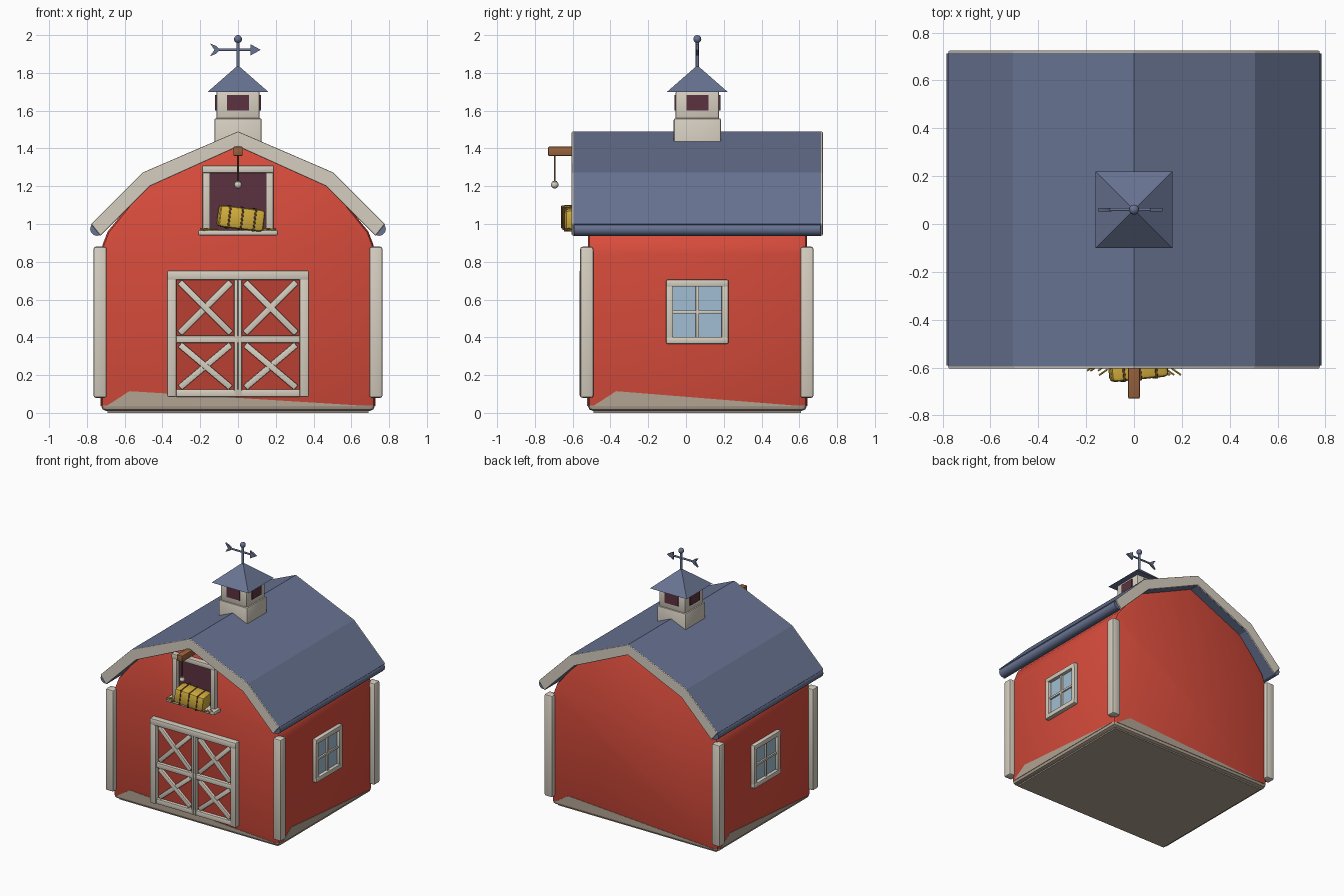
import bpy, bmesh, math, random
from mathutils import Matrix, Vector

if "Cube" in bpy.data.objects:
    bpy.data.objects.remove(bpy.data.objects["Cube"], do_unlink=True)


def material(name, r, g, b):
    """Material from display values 0-255, stored as linear."""
    col = [(c / 255 / 12.92 if c < 11 else ((c / 255 + 0.055) / 1.055) ** 2.4) for c in (r, g, b)] + [1]
    m = bpy.data.materials.new(name)
    m.use_nodes = True
    m.diffuse_color = col
    m.node_tree.nodes["Principled BSDF"].inputs["Base Color"].default_value = col
    return m


RED = material("barn red", 216, 76, 60)
DOOR = material("door red", 186, 64, 52)
TRIM = material("cream trim", 214, 206, 192)
ROOF = material("slate blue", 104, 115, 146)
STONE = material("foundation stone", 178, 163, 147)
GLASS = material("window glass", 160, 190, 210)
DARK = material("dark opening", 92, 50, 64)
HAY = material("hay yellow", 214, 176, 62)
WOOD = material("beam wood", 152, 98, 60)
TWINE = material("brown twine", 104, 74, 44)


def finish(name, bm, mat, bevel=0, segments=2, angle=30, matrix=None):
    """Bevel the sharp edges, place the part and make it an object."""
    bmesh.ops.recalc_face_normals(bm, faces=bm.faces[:])
    if bevel:
        sharp = [e for e in bm.edges if e.calc_face_angle(0) > math.radians(18)]
        bmesh.ops.bevel(bm, geom=sharp, offset=bevel, segments=segments, profile=0.5, affect='EDGES')
    if matrix:
        bm.transform(matrix)
    me = bpy.data.meshes.new(name)
    bm.to_mesh(me)
    bm.free()
    me.shade_smooth()
    me.set_sharp_from_angle(angle=math.radians(angle))
    for m in (mat if isinstance(mat, list) else [mat]):
        me.materials.append(m)
    ob = bpy.data.objects.new(name, me)
    bpy.context.collection.objects.link(ob)
    return ob


def box(name, x, y, z, mat, bevel=0, matrix=None):
    """Box from (min, max) ranges on each axis."""
    bm = bmesh.new()
    mid = Vector([sum(r) / 2 for r in (x, y, z)])
    size = [r[1] - r[0] for r in (x, y, z)]
    bmesh.ops.create_cube(bm, size=1, matrix=Matrix.Translation(mid) @ Matrix.Diagonal((*size, 1)))
    return finish(name, bm, mat, bevel, matrix=matrix)


def prism(name, points, y0, y1, mat, bevel=0, matrix=None, angle=30):
    """Profile in x and z, extruded along y."""
    bm = bmesh.new()
    face = bm.faces.new([bm.verts.new((x, y0, z)) for x, z in points])
    new = bmesh.ops.extrude_face_region(bm, geom=[face])["geom"]
    bmesh.ops.translate(bm, vec=(0, y1 - y0, 0), verts=[v for v in new if isinstance(v, bmesh.types.BMVert)])
    return finish(name, bm, mat, bevel, matrix=matrix, angle=angle)


def rod(name, a, b, r, mat, r2=None, sides=10):
    a, b = Vector(a), Vector(b)
    bm = bmesh.new()
    place = Matrix.Translation((a + b) / 2) @ (b - a).to_track_quat('Z', 'Y').to_matrix().to_4x4()
    bmesh.ops.create_cone(bm, cap_ends=True, segments=sides, radius1=r, radius2=r if r2 is None else r2,
                          depth=(b - a).length, matrix=place)
    return finish(name, bm, mat, angle=40)


def ball(name, at, r, mat):
    bm = bmesh.new()
    bmesh.ops.create_uvsphere(bm, u_segments=16, v_segments=10, radius=r, matrix=Matrix.Translation(at))
    return finish(name, bm, mat, angle=60)


def mirrored(points):
    """Complete a right half profile that runs up to the centre line."""
    return points + [(-x, z) for x, z in reversed(points) if x > 0]


W, FRONT, BACK, MID = 0.725, -0.52, 0.64, 0.06

# Walls, with the stone colour on the underside and its rounded edge
body = prism("barn_walls", mirrored([(W, 0.01), (W, 0.87), (0.69, 0.96), (0.48, 1.22), (0, 1.44)]),
             FRONT, BACK, [RED, STONE], bevel=0.028)
for p in body.data.polygons:
    if p.center.z < 0.036:
        p.material_index = 1

# Slanted stone strip along the foot of each wall
for i, (half, dist) in enumerate([(W, 0.58), (0.58, W)] * 2):
    turn = Matrix.Translation((0, MID, 0)) @ Matrix.Rotation(i * math.pi / 2, 4, 'Z')
    prism("foundation_strip", [(0.028 - half, 0.036), (0.15 - half, 0.115), (half - 0.028, 0.036)],
          -dist - 0.003, -dist + 0.003, STONE, matrix=turn)
box("foundation_base", (-0.69, 0.69), (FRONT + 0.03, BACK - 0.03), (0, 0.03), STONE)

# Corner boards
for x in (-0.73, 0.73):
    for y in (-0.525, 0.64):
        box("corner_board", (x - 0.035, x + 0.035), (y - 0.035, y + 0.035), (0.08, 0.88), TRIM, 0.012)

# Gambrel roof and the cream boards on both gable ends
outer = [(0.778, 1.0), (0.506, 1.272), (0, 1.49)]
inner = [(0.728, 0.937), (0.466, 1.2), (0, 1.41)]
slab = mirrored(outer) + [(-x, z) for x, z in mirrored(inner)]
prism("roof", slab, -0.595, 0.715, ROOF, angle=15)
for y0, y1 in ((-0.605, -0.59), (0.71, 0.725)):
    prism("gable_board", slab, y0, y1, TRIM, 0.006, angle=15)
for s in (-1, 1):
    rod("eave_edge", (s * 0.747, -0.592, 0.973), (s * 0.747, 0.712, 0.973), 0.036, ROOF, sides=12)

# Barn door: panel, frame and crossed braces
box("door_panel", (-0.34, 0.34), (FRONT - 0.008, FRONT + 0.01), (0.09, 0.73), DOOR)
for s in (-1, 1):
    box("door_post", sorted((s * 0.325, s * 0.375)), (-0.563, -0.51), (0.085, 0.752), TRIM, 0.008)
    box("door_stile", sorted((s * 0.001, s * 0.021)), (-0.556, -0.51), (0.085, 0.71), TRIM, 0.006)
box("door_header", (-0.375, 0.375), (-0.565, -0.51), (0.704, 0.754), TRIM, 0.008)
for z in (0.085, 0.37):
    box("door_rail", (-0.33, 0.33), (-0.553, -0.51), (z, z + 0.04), TRIM, 0.006)
for cx in (-0.173, 0.173):
    for cz, h in ((0.557, 0.29), (0.2475, 0.245)):
        for s in (-1, 1):
            length = math.hypot(0.28, h) - 0.02
            place = Matrix.Translation((cx, 0, cz)) @ Matrix.Rotation(s * math.atan2(h, 0.29), 4, 'Y')
            box("door_brace", (-length / 2, length / 2), (-0.546 - 0.002 * s, -0.51), (-0.017, 0.017),
                TRIM, 0.006, place)

# Hay loft opening with frame and sill
box("loft_opening", (-0.155, 0.155), (FRONT - 0.006, FRONT + 0.01), (0.95, 1.28), DARK)
for s in (-1, 1):
    box("loft_post", sorted((s * 0.147, s * 0.187)), (-0.556, -0.51), (0.96, 1.3), TRIM, 0.007)
box("loft_header", (-0.19, 0.19), (-0.56, -0.51), (1.27, 1.31), TRIM, 0.007)
box("loft_sill", (-0.212, 0.212), (-0.6, -0.51), (0.94, 0.968), TRIM, 0.008)

# Hay bale tied with twine, and loose straw
tilt = Matrix.Translation((0.015, -0.585, 1.03)) @ Matrix.Rotation(math.radians(7), 4, 'Y') \
    @ Matrix.Rotation(math.radians(6), 4, 'Z')
box("hay_bale", (-0.12, 0.12), (-0.065, 0.065), (-0.058, 0.058), HAY, 0.018, tilt)
for x in (-0.068, 0, 0.068):
    box("bale_twine", (x - 0.005, x + 0.005), (-0.069, 0.069), (-0.062, 0.062), TWINE, 0.004, tilt)
random.seed(4)
for i in range(12):
    s = -1 if i % 2 else 1
    x, y = s * random.uniform(0.1, 0.17), random.uniform(-0.61, -0.57)
    rod("straw", (x, y, 0.972), (x + s * 0.035, y - 0.025, 0.965 + random.uniform(0, 0.012)), 0.004, HAY, sides=5)

# Hoist beam, rope and hook
box("hoist_beam", (-0.025, 0.025), (-0.73, -0.48), (1.36, 1.41), WOOD, 0.006)
rod("hoist_rope", (0, -0.695, 1.365), (0, -0.695, 1.22), 0.005, TWINE)
rod("hook_block", (0, -0.695, 1.192), (0, -0.695, 1.228), 0.013, TRIM)
ball("hook_knob", (0, -0.695, 1.208), 0.02, TRIM)

# Four-pane window on each side wall
for s in (-1, 1):
    def bar(name, y, z, depth, mat=TRIM, bevel=0.007):
        box(name, sorted((s * (W - 0.01), s * (W + depth))), y, z, mat, bevel)
    bar("window_glass", (-0.09, 0.21), (0.38, 0.69), 0.006, GLASS, 0)
    for y in (-0.105, 0.188):
        bar("window_post", (y, y + 0.037), (0.366, 0.704), 0.03)
    for z in (0.366, 0.668):
        bar("window_rail", (-0.105, 0.225), (z, z + 0.037), 0.032)
    bar("window_upright", (MID - 0.009, MID + 0.009), (0.39, 0.68), 0.02, bevel=0.004)
    bar("window_crossbar", (-0.08, 0.2), (0.525, 0.543), 0.018, bevel=0.004)

# Cupola: base, vented box and pyramid roof
for name, r, z0, z1 in (("cupola_base", 0.125, 1.3, 1.56), ("cupola_box", 0.115, 1.55, 1.705)):
    box(name, (-r, r), (MID - r, MID + r), (z0, z1), TRIM, 0.01)
for i in range(4):
    turn = Matrix.Translation((0, MID, 0)) @ Matrix.Rotation(i * math.pi / 2, 4, 'Z')
    box("cupola_vent", (-0.058, 0.058), (-0.122, -0.11), (1.6, 1.684), DARK, matrix=turn)
bm = bmesh.new()
bmesh.ops.create_cone(bm, cap_ends=True, segments=4, radius1=0.16 * math.sqrt(2), radius2=0, depth=0.14,
                      matrix=Matrix.Translation((0, MID, 1.77)) @ Matrix.Rotation(math.pi / 4, 4, 'Z'))
finish("cupola_roof", bm, ROOF)

# Weather vane
rod("vane_pole", (0, MID, 1.82), (0, MID, 1.97), 0.009, ROOF)
ball("vane_ball", (0, MID, 1.979), 0.021, ROOF)
rod("vane_arrow", (-0.12, MID, 1.922), (0.08, MID, 1.922), 0.007, ROOF)
prism("vane_head", [(0.12, 1.922), (0.066, 1.952), (0.066, 1.892)], MID - 0.007, MID + 0.007, ROOF)
prism("vane_tail", [(-0.095, 1.922), (-0.115, 1.942), (-0.148, 1.956), (-0.125, 1.922), (-0.148, 1.888),
                    (-0.115, 1.902)], MID - 0.007, MID + 0.007, ROOF)
